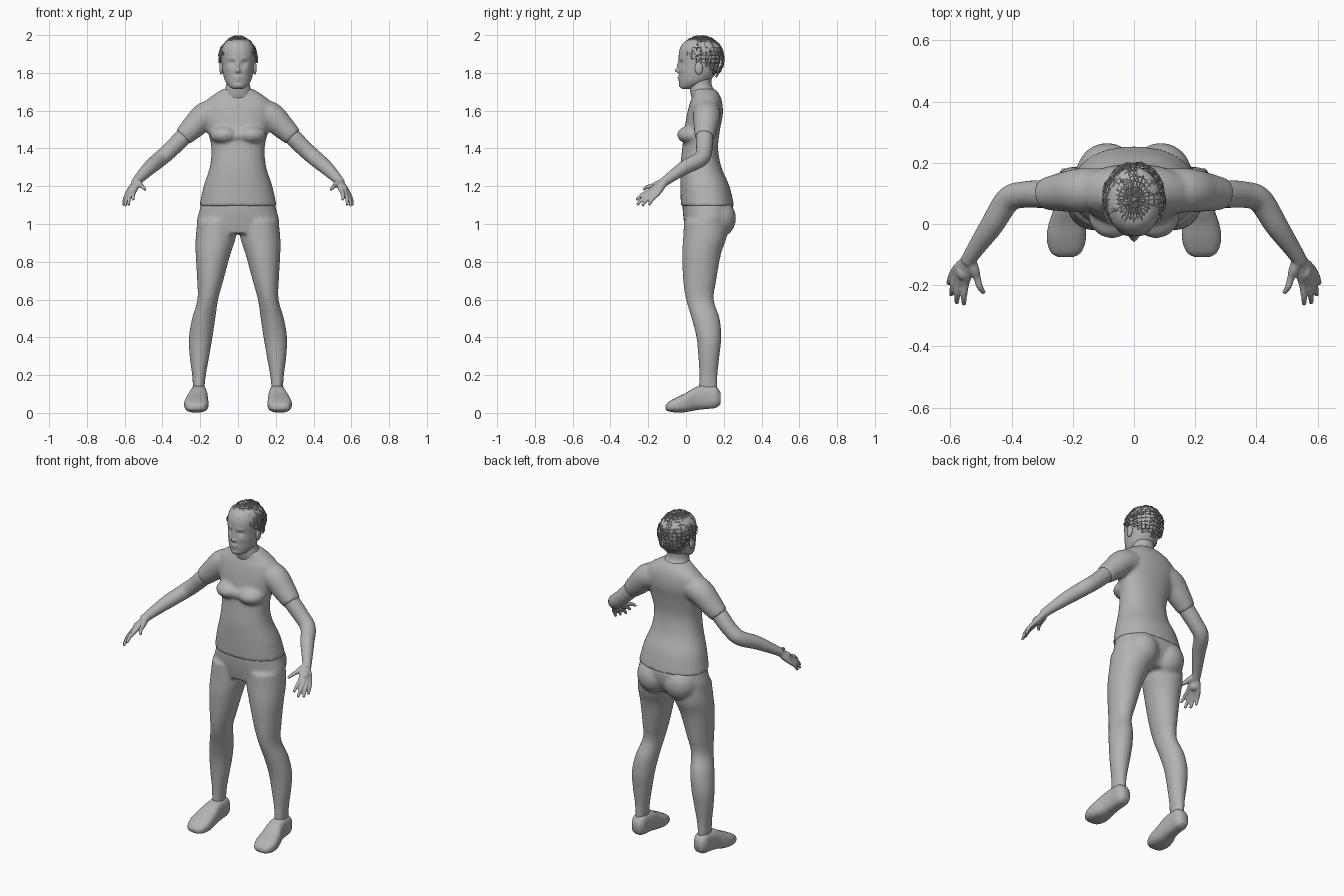
import bpy, bmesh, math, random
from mathutils import Vector, Matrix

random.seed(4)
cube = bpy.data.objects.get("Cube")
if cube:
    bpy.data.objects.remove(cube)

grey = bpy.data.materials.new("plain_grey")
grey.use_nodes = True
grey.diffuse_color = (0.45, 0.45, 0.45, 1)
grey.node_tree.nodes["Principled BSDF"].inputs["Base Color"].default_value = grey.diffuse_color
X, Y, Z = Vector((1, 0, 0)), Vector((0, 1, 0)), Vector((0, 0, 1))


def smooth_rows(rows, steps=6):
    """Catmull-Rom interpolation between rows of numbers."""
    out = []
    for i in range(len(rows) - 1):
        a, b, c, d = rows[max(i - 1, 0)], rows[i], rows[i + 1], rows[min(i + 2, len(rows) - 1)]
        for s in range(steps):
            t = s / steps
            out.append([q + t / 2 * (r - p + t * (2*p - 5*q + 4*r - w + t * (3*(q - r) + w - p)))
                        for p, q, r, w in zip(a, b, c, d)])
    return out + [list(rows[-1])]


def loft(bm, rings, n=40, power=1.0):
    """Skin ellipses given as (centre, u, v)."""
    def bend(c):
        return math.copysign(abs(c) ** power, c)
    loops = []
    for centre, u, v in rings:
        angles = [2 * math.pi * k / n for k in range(n)]
        loops.append([bm.verts.new(centre + u * bend(math.cos(a)) + v * bend(math.sin(a))) for a in angles])
    for lo, hi in zip(loops, loops[1:]):
        for k in range(n):
            bm.faces.new((lo[k], lo[k - 1], hi[k - 1], hi[k]))
    bm.faces.new(loops[0])
    bm.faces.new(loops[-1])


def upright(bm, rows, side=1, n=40, power=1.0):
    """Rows: height, inner x, outer x, front y, back y."""
    loft(bm, [(Vector((side * (i + o) / 2, (f + b) / 2, z)), X * ((o - i) / 2), Y * ((b - f) / 2))
              for z, i, o, f, b in smooth_rows(rows)], n, power)


def full(rows):
    return [(z, -w, w, f, b) for z, w, f, b in rows]


def limb(bm, rows, side=1, n=20):
    """Round tube along a path; rows: x, y, z, radius."""
    pts = smooth_rows(rows)
    rings = []
    for i, (x, y, z, r) in enumerate(pts):
        along = Vector(pts[min(i + 1, len(pts) - 1)][:3]) - Vector(pts[max(i - 1, 0)][:3])
        u = along.cross(Z).normalized()
        v = along.cross(u).normalized()
        ring = [Vector((x, y, z)), u * r, v * r]
        for vec in ring:
            vec.x *= side
        rings.append(ring)
    loft(bm, rings, n)


def ball(bm, centre, size):
    bmesh.ops.create_uvsphere(bm, u_segments=28, v_segments=18, radius=1,
                              matrix=Matrix.Translation(centre) @ Matrix.Diagonal((*size, 1)))


def finish(bm, name, voxel=0, relax=0, mirror=False):
    bmesh.ops.recalc_face_normals(bm, faces=bm.faces)
    for f in bm.faces:
        f.smooth = True
    mesh = bpy.data.meshes.new(name)
    bm.to_mesh(mesh)
    bm.free()
    mesh.materials.append(grey)
    ob = bpy.data.objects.new(name, mesh)
    bpy.context.collection.objects.link(ob)
    if voxel:
        m = ob.modifiers.new("blend", 'REMESH')
        m.mode, m.voxel_size, m.use_smooth_shade = 'VOXEL', voxel, True
    if relax:
        m = ob.modifiers.new("relax", 'SMOOTH')
        m.factor, m.iterations = 0.5, relax
    if mirror:
        m = ob.modifiers.new("mirror", 'MIRROR')
        m.use_mirror_merge = False
    return ob


# Shirt: trunk, bust and short sleeves blended together
bm = bmesh.new()
upright(bm, full([(1.095, .205, -.027, .255), (1.2, .182, -.03, .23), (1.3, .15, -.03, .188),
                  (1.4, .141, -.02, .17), (1.5, .162, -.008, .18), (1.58, .18, .005, .195),
                  (1.64, .178, .02, .192), (1.68, .135, .035, .18), (1.715, .08, .035, .155)]), power=.9)
for s in (1, -1):
    ball(bm, (s * .072, .03, 1.472), (.078, .077, .05))
    limb(bm, [(.08, .11, 1.6, .07), (.17, .11, 1.575, .073), (.23, .105, 1.52, .065),
              (.292, .098, 1.46, .052)], s)
ball(bm, (0, .04, 1.47), (.07, .07, .045))
finish(bm, "shirt", .009, 7)

# Trousers: hips, seat and legs
bm = bmesh.new()
upright(bm, full([(1.13, .192, -.018, .24), (1.08, .202, -.018, .25), (1.02, .217, -.012, .24),
                  (.95, .215, 0, .2)]), power=.92)
for s in (1, -1):
    ball(bm, (s * .088, .165, 1.03), (.1, .1, .105))
    upright(bm, [(1.02, .01, .215, -.01, .22), (.93, .012, .224, -.015, .215), (.84, .04, .224, -.02, .185),
                 (.7, .078, .216, -.015, .16), (.6, .105, .215, 0, .147), (.5, .12, .243, .03, .178),
                 (.4, .135, .26, .055, .187), (.3, .152, .256, .065, .177), (.2, .17, .243, .07, .167),
                 (.12, .178, .238, .066, .168)], s)
finish(bm, "trousers", .009, 7)

# Shoes: rows run from toe to heel as y, sole z, top z, half width, centre x
shoe = [(-.108, .018, .04, .025, .223), (-.092, .008, .058, .05, .222), (-.05, .002, .082, .064, .221),
        (0, .004, .106, .061, .218), (.05, .014, .136, .051, .211), (.1, .02, .147, .045, .208),
        (.155, .026, .142, .042, .207), (.182, .045, .11, .026, .207)]
bm = bmesh.new()
loft(bm, [(Vector((x, y, (lo + hi) / 2)), X * w, Z * ((hi - lo) / 2))
          for y, lo, hi, w, x in smooth_rows(shoe)], 40, .75)
finish(bm, "shoes", relax=2, mirror=True)

# Arms with hands; each finger runs from the wrist through its knuckle
bm = bmesh.new()
limb(bm, [(.24, .102, 1.505, .042), (.29, .098, 1.46, .046), (.36, .096, 1.39, .043), (.412, .078, 1.345, .042),
          (.465, -.005, 1.3, .038), (.52, -.085, 1.245, .028), (.545, -.125, 1.215, .024)])
wrist = Vector((.537, -.112, 1.225))
for knuckle, tip in (((.55, -.195, 1.172), (.555, -.263, 1.127)), ((.568, -.19, 1.163), (.579, -.258, 1.1)),
                     ((.58, -.175, 1.157), (.597, -.232, 1.095)), ((.588, -.155, 1.155), (.605, -.195, 1.1)),
                     ((.513, -.175, 1.203), (.49, -.226, 1.18))):
    k, t = Vector(knuckle), Vector(tip)
    bent = k.lerp(t, .55) + Vector((.003, -.003, .005))
    limb(bm, [(*wrist, .018), (*wrist.lerp(k, .6), .018), (*k, .0125), (*bent, .0105), (*t, .0075)], n=14)
ball(bm, (.558, -.155, 1.185), (.024, .03, .026))
finish(bm, "arms", .0045, 4, True)

# Neck
bm = bmesh.new()
upright(bm, full([(1.65, .085, .035, .17), (1.7, .074, .022, .157), (1.74, .062, .02, .135),
                  (1.82, .06, .03, .14)]))
finish(bm, "neck")

# Head, with the face modelled by soft pushes: x, z, width, height, depth
bm = bmesh.new()
upright(bm, full([(1.716, .02, -.018, .02), (1.724, .042, -.03, .05), (1.755, .067, -.036, .12),
                  (1.8, .08, -.037, .16), (1.85, .086, -.037, .178), (1.9, .09, -.038, .186),
                  (1.94, .084, -.028, .18), (1.97, .06, 0, .145), (1.985, .02, .05, .1)]), n=120, power=.95)
face = [(0, 1.812, .011, .01, -.022), (0, 1.838, .008, .02, -.012), (0, 1.777, .02, .006, -.009),
        (0, 1.764, .017, .005, -.008), (0, 1.732, .02, .01, -.005), (0, 1.77, .02, .002, .004)]
for s in (1, -1):
    face += [(s * .034, 1.852, .015, .01, .013), (s * .034, 1.85, .01, .005, -.005),
             (s * .034, 1.876, .02, .007, -.005), (s * .012, 1.806, .006, .005, -.008),
             (s * .045, 1.815, .02, .015, -.004)]
for v in bm.verts:
    if v.co.y < .04:
        v.co.y += sum(d * math.exp(-((v.co.x - x) / w) ** 2 - ((v.co.z - z) / h) ** 2)
                      for x, z, w, h, d in face)
finish(bm, "head")

# Ears
bm = bmesh.new()
ball(bm, (.088, .068, 1.825), (.011, .021, .034))
finish(bm, "ears", mirror=True)

# Hair: a loose net of strands above a sloping hairline
bm = bmesh.new()
ball(bm, (0, .08, 1.873), (.1, .12, .12))
bmesh.ops.subdivide_edges(bm, edges=[e for e in bm.edges if e.calc_length() > .03], cuts=1)
low = [v for v in bm.verts if v.co.z < 1.9 - (v.co.y + .02) * .68 or (v.co.y < 0 and v.co.z < 1.915)]
bmesh.ops.delete(bm, geom=low, context='VERTS')
bmesh.ops.triangulate(bm, faces=[f for f in bm.faces if random.random() < .4])
centre = Vector((0, .08, 1.88))
for v in bm.verts:
    v.co = centre + (v.co - centre) * random.uniform(.97, 1.05)
hair = finish(bm, "hair")
net = hair.modifiers.new("strands", 'WIREFRAME')
net.thickness, net.use_even_offset = .006, False
